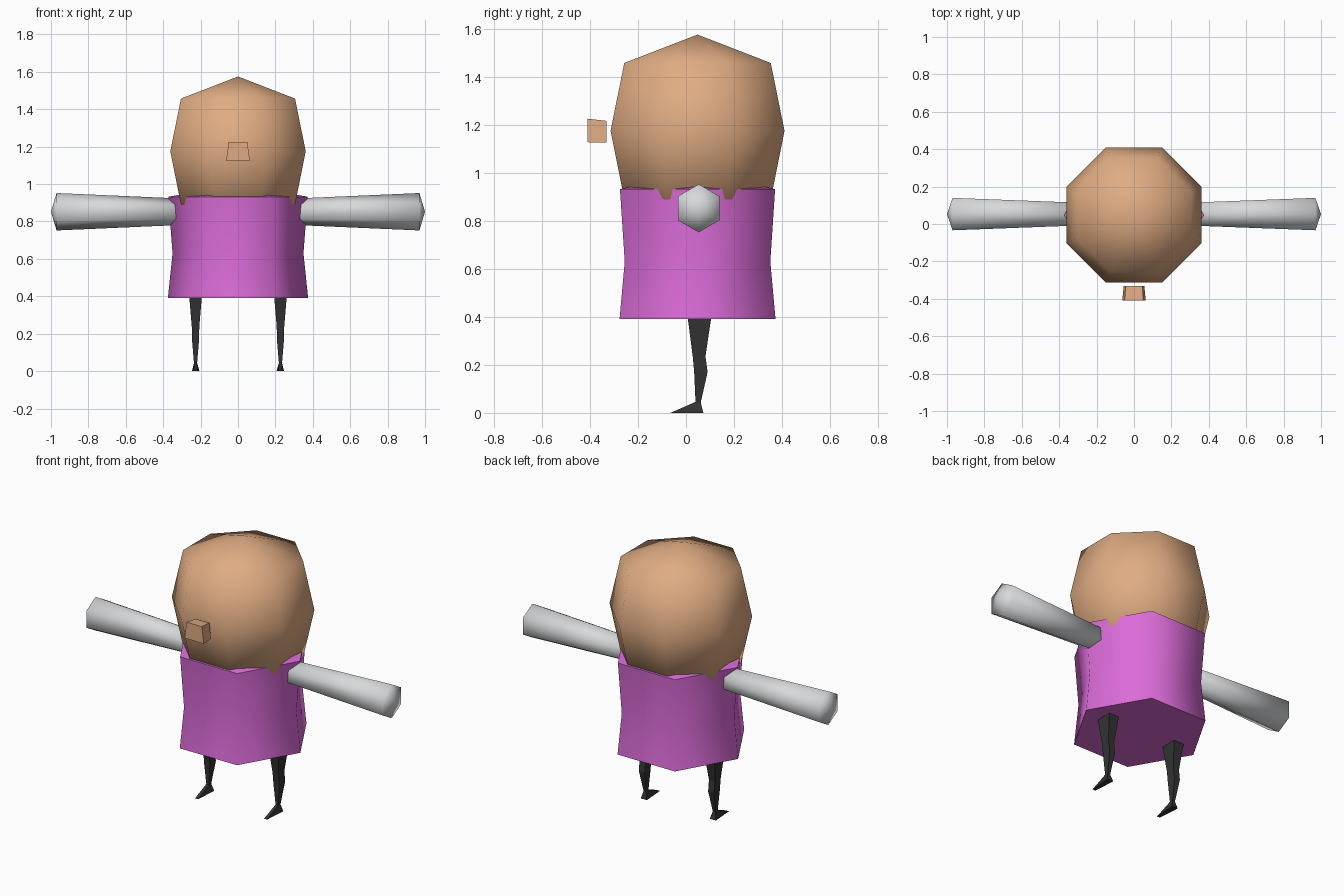
import bpy, bmesh, math
from mathutils import Vector

if "Cube" in bpy.data.objects:
    bpy.data.objects.remove(bpy.data.objects["Cube"])


def material(name, rgb):
    m = bpy.data.materials.new(name)
    m.diffuse_color = (*rgb, 1)
    m.use_nodes = True
    m.node_tree.nodes["Principled BSDF"].inputs["Base Color"].default_value = m.diffuse_color
    return m


skin = material("tan skin", (0.74, 0.41, 0.225))
pink = material("magenta shirt", (0.71, 0.15, 0.69))
grey = material("pale grey", (0.68, 0.70, 0.71))
dark = material("charcoal", (0.033, 0.033, 0.033))


def loft(name, rings, mat, start=None, end=None, smooth=None):
    """Skin a stack of point rings; ends are flat or drawn to a point."""
    bm = bmesh.new()
    loops = [[bm.verts.new(p) for p in ring] for ring in rings]
    n = len(loops[0])
    for a, b in zip(loops, loops[1:]):
        for i in range(n):
            j = (i + 1) % n
            bm.faces.new((a[i], a[j], b[j], b[i]))
    for loop, tip in ((loops[0], start), (loops[-1], end)):
        if tip is None:
            bm.faces.new(loop)
        else:
            t = bm.verts.new(tip)
            for i in range(n):
                bm.faces.new((loop[i], loop[(i + 1) % n], t))
    bmesh.ops.recalc_face_normals(bm, faces=bm.faces)
    me = bpy.data.meshes.new(name)
    bm.to_mesh(me)
    bm.free()
    me.materials.append(mat)
    ob = bpy.data.objects.new(name, me)
    bpy.context.collection.objects.link(ob)
    if smooth:
        bpy.ops.object.select_all(action='DESELECT')
        ob.select_set(True)
        bpy.context.view_layer.objects.active = ob
        bpy.ops.object.shade_smooth_by_angle(angle=math.radians(smooth))
    return ob


def polygon(n, r, z, phase=0.0, cy=0.048):
    return [Vector((r * math.cos(phase + i * math.tau / n),
                    cy + r * math.sin(phase + i * math.tau / n), z)) for i in range(n)]


def rect(x, hx, y0, y1, z):
    return [Vector(p) for p in ((x - hx, y0, z), (x + hx, y0, z),
                                (x + hx, y1, z), (x - hx, y1, z))]


# Head: eight-sided ball
half = math.pi / 8
loft("head", [polygon(8, a / math.cos(half), z, half)
              for a, z in ((0.305, 0.89), (0.362, 1.175), (0.305, 1.457))],
     skin, (0, 0.048, 0.78), (0, 0.048, 1.575), 80)

# Nose: small tapered block just off the face
loft("nose", [[Vector(p) for p in ((-w, y, b), (w, y, b), (t, y, top), (-t, y, top))]
              for y, w, t, b, top in ((-0.41, 0.063, 0.05, 1.127, 1.225),
                                      (-0.332, 0.055, 0.045, 1.125, 1.216))], skin)

# Shirt: six-sided waisted barrel with a gently sloped shoulder cap
loft("shirt", [polygon(6, r, z) for r, z in ((0.375, 0.39), (0.35, 0.63), (0.373, 0.932))],
     pink, None, (0, 0.048, 1.0), 70)

for side, s in (("left", 1), ("right", -1)):
    # Arm: six-sided, widening towards a blunt tip
    rings = [[Vector((s * x, 0.053 + r * math.sin(i * math.tau / 6),
                      0.852 + r * math.cos(i * math.tau / 6))) for i in range(6)]
             for x, r in ((0.31, 0.071), (0.97, 0.1))]
    loft(side + "_arm", rings, grey, (s * 0.29, 0.053, 0.852), (s, 0.053, 0.852), 85)

    # Leg: thin square limb with a bent knee
    loft(side + "_leg", [rect(s * x, h, y0, y1, z) for x, h, y0, y1, z in (
        (0.227, 0.036, 0.0, 0.112, 0.44), (0.227, 0.033, 0.008, 0.104, 0.39),
        (0.227, 0.020, 0.028, 0.081, 0.235), (0.227, 0.019, 0.034, 0.090, 0.17),
        (0.227, 0.008, 0.040, 0.060, 0.038))], dark)

    # Foot: wedge with a narrow toe
    foot = loft(side + "_foot", [rect(s * 0.226, 0.02, -0.065, 0.072, 0.0),
                                 rect(s * 0.227, 0.008, 0.038, 0.061, 0.045)], dark)
    for v in foot.data.vertices:
        if v.co.y < 0:
            v.co.x = s * 0.226 + (v.co.x - s * 0.226) * 0.5
